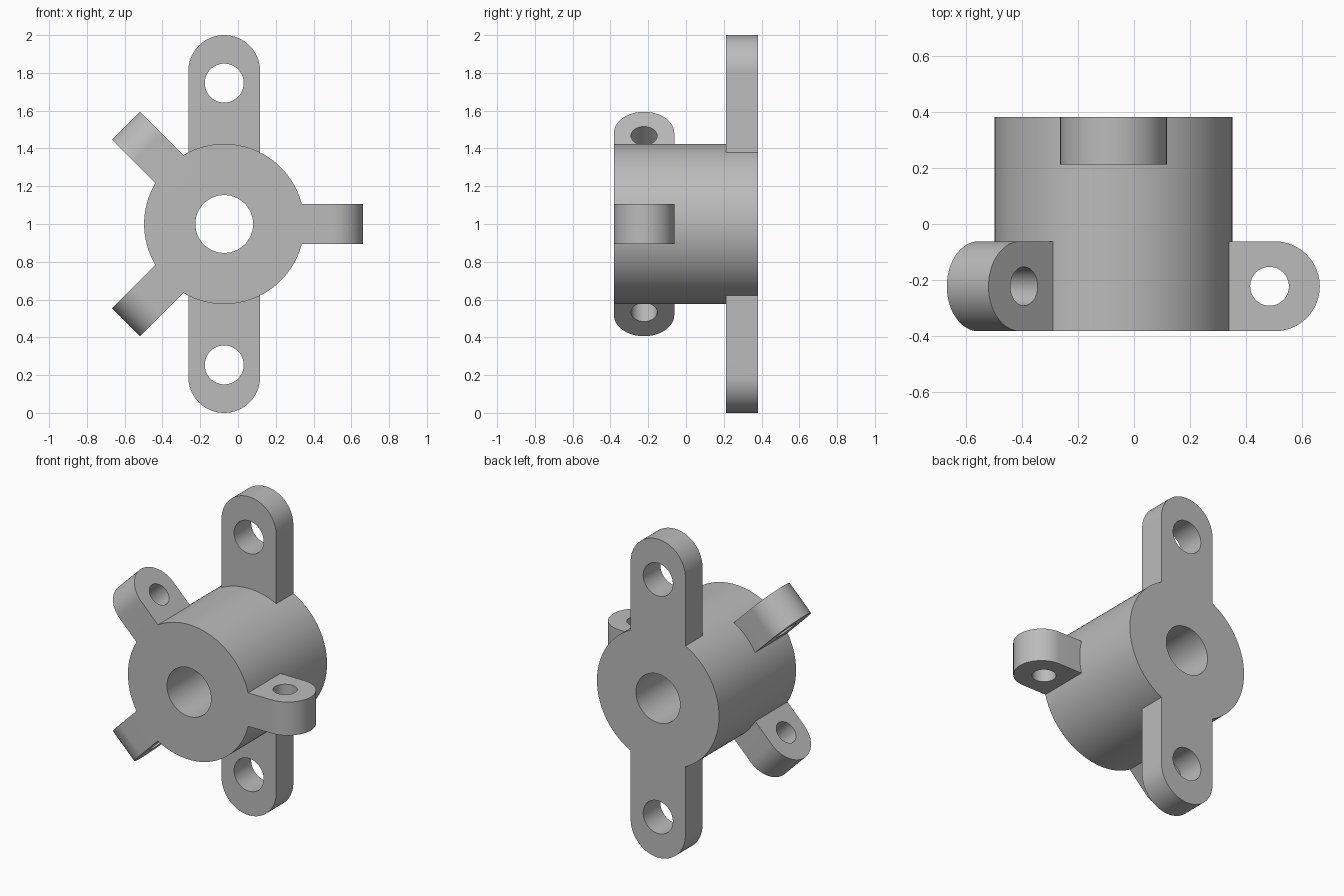
import bpy
import bmesh
from math import cos, sin, pi, radians
from mathutils import Matrix, Vector

CX, CZ = -0.073, 1.0           # hub axis, running along y
FRONT, BACK = -0.382, 0.382

cube = bpy.data.objects.get("Cube")
if cube:
    bpy.data.objects.remove(cube)

grey = bpy.data.materials.new("plain grey")
grey.use_nodes = True
grey.diffuse_color = (0.5, 0.5, 0.5, 1)
grey.node_tree.nodes["Principled BSDF"].inputs["Base Color"].default_value = (0.5, 0.5, 0.5, 1)


def arc(cx, cy, r, start, end, n):
    """Points along a circular arc, angles in degrees."""
    return [(cx + r * cos(radians(start + (end - start) * i / n)),
             cy + r * sin(radians(start + (end - start) * i / n))) for i in range(n + 1)]


def circle(cx, cy, r, n=96):
    return arc(cx, cy, r, 0, 360, n)[:-1]


def prism(name, outline, low, high, matrix):
    """Extrude a flat outline from low to high along local z."""
    bm = bmesh.new()
    face = bm.faces.new([bm.verts.new((x, y, low)) for x, y in outline])
    result = bmesh.ops.extrude_face_region(bm, geom=[face])
    top = [v for v in result["geom"] if isinstance(v, bmesh.types.BMVert)]
    bmesh.ops.translate(bm, verts=top, vec=Vector((0, 0, high - low)))
    bmesh.ops.transform(bm, matrix=matrix, verts=bm.verts)
    bmesh.ops.recalc_face_normals(bm, faces=bm.faces)
    mesh = bpy.data.meshes.new(name)
    bm.to_mesh(mesh)
    bm.free()
    mesh.materials.append(grey)
    obj = bpy.data.objects.new(name, mesh)
    bpy.context.collection.objects.link(obj)
    return obj


def combine(target, tool, operation):
    """Fuse or cut a part into the body, then discard the tool."""
    mod = target.modifiers.new(tool.name, "BOOLEAN")
    mod.operation = operation
    mod.solver = "EXACT"
    mod.object = tool
    bpy.ops.object.select_all(action="DESELECT")
    bpy.context.view_layer.objects.active = target
    target.select_set(True)
    bpy.ops.object.modifier_apply(modifier=mod.name)
    bpy.data.objects.remove(tool)


# Local z points towards the front, local y points up
axis = Matrix.Translation((CX, 0, CZ)) @ Matrix.Rotation(pi / 2, 4, "X")

# Hub
body = prism("bracket_body", circle(0, 0, 0.424, 128), -BACK, -FRONT, axis)

# Mounting plate with round ends on the back of the hub
R = 0.19
plate = prism("mounting_plate", arc(0, 1 - R, R, 0, 180, 48) + arc(0, R - 1, R, 180, 360, 48),
              -BACK, -0.212, axis)
combine(body, plate, "UNION")

# Three lugs around the front of the hub
EAR_Y, EAR_R, EAR_END = -0.222, 0.16, 0.735
lug_frames = [Matrix.Translation((CX, EAR_Y, CZ)) @ Matrix.Rotation(radians(a), 4, "Y")
              for a in (0, 135, -135)]
lug_outline = [(0.3, -EAR_R)] + arc(EAR_END - EAR_R, 0, EAR_R, -90, 90, 48) + [(0.3, EAR_R)]
for frame in lug_frames:
    combine(body, prism("lug", lug_outline, -0.105, 0.105, frame), "UNION")

# Bore, plate holes and lug holes
combine(body, prism("bore", circle(0, 0, 0.153), -1, 1, axis), "DIFFERENCE")
for side in (1, -1):
    hole = prism("plate_hole", circle(0, side * 0.746, 0.103, 64), -0.6, 0, axis)
    combine(body, hole, "DIFFERENCE")
for frame in lug_frames:
    hole = prism("lug_hole", circle(0.556, 0, 0.069, 64), -0.2, 0.2, frame)
    combine(body, hole, "DIFFERENCE")

bpy.ops.object.shade_smooth_by_angle(angle=radians(30))
